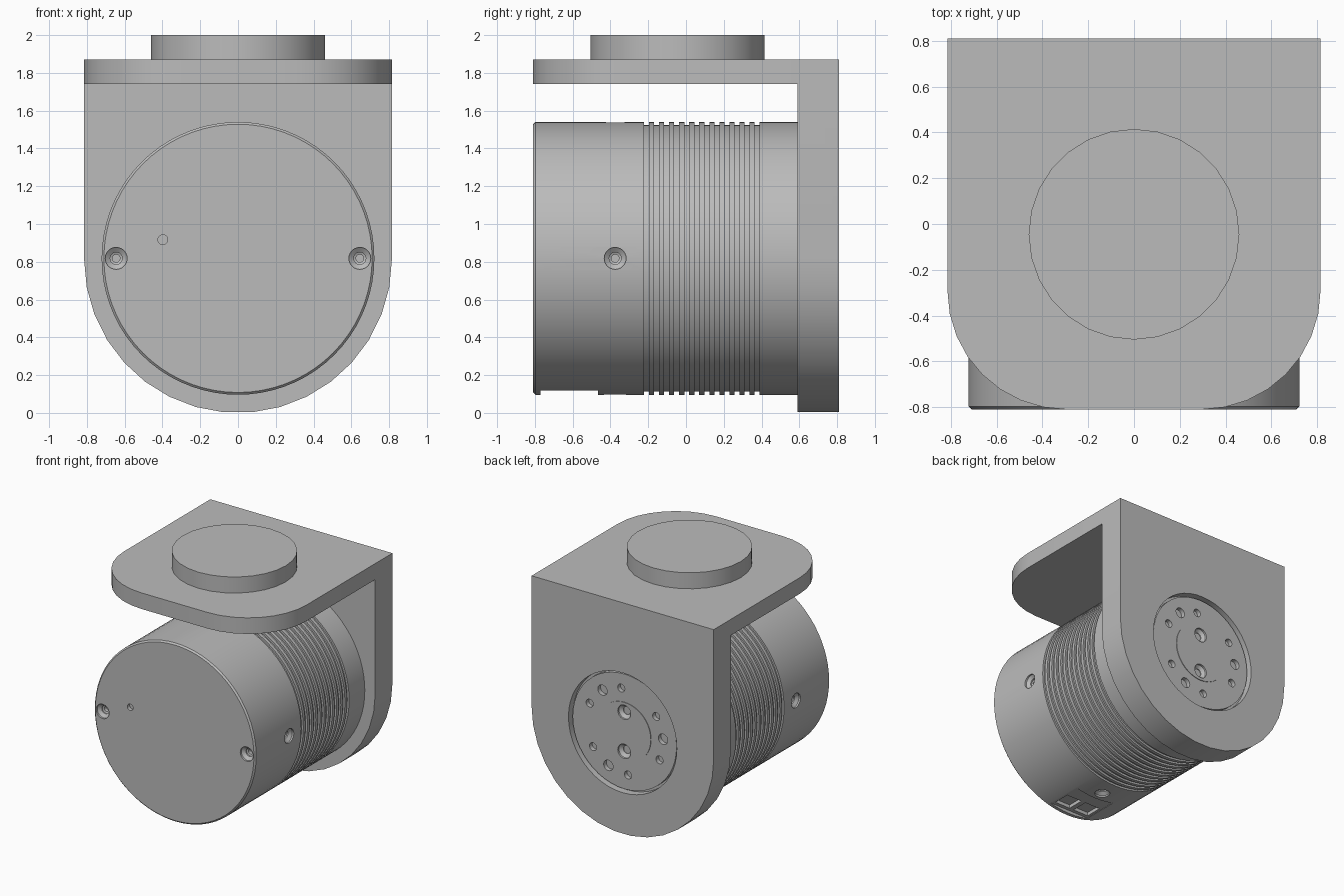
import bpy, bmesh
from math import sin, cos, pi, radians
from mathutils import Matrix, Vector

cube = bpy.data.objects.get("Cube")
if cube:
    bpy.data.objects.remove(cube)

grey = bpy.data.materials.new("neutral grey")
grey.use_nodes = True
GREY = (0.5, 0.5, 0.5, 1)
grey.diffuse_color = GREY
grey.node_tree.nodes["Principled BSDF"].inputs["Base Color"].default_value = GREY

AXIS_Z = 0.818   # height of the motor axis


def finish(name, bm):
    bmesh.ops.recalc_face_normals(bm, faces=bm.faces[:])
    mesh = bpy.data.meshes.new(name)
    bm.to_mesh(mesh)
    bm.free()
    mesh.materials.append(grey)
    obj = bpy.data.objects.new(name, mesh)
    bpy.context.collection.objects.link(obj)
    return obj


def lathe(name, profile, base, axis, sides):
    """Revolve (radius, distance) points about an axis and cap both ends."""
    bm = bmesh.new()
    turn = Vector((0, 0, 1)).rotation_difference(Vector(axis)).to_matrix().to_4x4()
    place = Matrix.Translation(base) @ turn
    rings = [[bm.verts.new(place @ Vector((r * cos(2 * pi * i / sides), r * sin(2 * pi * i / sides), d)))
              for i in range(sides)] for r, d in profile]
    for a, b in zip(rings, rings[1:]):
        for i in range(sides):
            j = (i + 1) % sides
            bm.faces.new((a[i], a[j], b[j], b[i]))
    bm.faces.new(rings[0])
    bm.faces.new(rings[-1])
    return finish(name, bm)


def slab(name, outline, offset):
    """Extrude a flat outline by an offset vector."""
    bm = bmesh.new()
    face = bm.faces.new([bm.verts.new(p) for p in outline])
    new = bmesh.ops.extrude_face_region(bm, geom=[face])["geom"]
    bmesh.ops.translate(bm, vec=offset, verts=[v for v in new if isinstance(v, bmesh.types.BMVert)])
    return finish(name, bm)


def box(name, low, high):
    (x0, y0, z0), (x1, y1, z1) = low, high
    return slab(name, [(x0, y0, z0), (x1, y0, z0), (x1, y1, z0), (x0, y1, z0)], (0, 0, z1 - z0))


def apply_boolean(obj, tool, operation="DIFFERENCE"):
    bpy.context.view_layer.objects.active = obj
    mod = obj.modifiers.new("shape", "BOOLEAN")
    mod.object, mod.operation, mod.solver = tool, operation, "EXACT"
    bpy.ops.object.modifier_apply(modifier=mod.name)
    bpy.data.objects.remove(tool)


def drill(obj, point, inward, radius, depth):
    apply_boolean(obj, lathe("drill", [(radius, -0.05), (radius, depth)], point, inward, 20))


def countersink(obj, point, inward, size=0.058):
    steps = [(size, -0.05), (size, 0.015), (size * 0.55, 0.035), (size * 0.55, 0.045),
             (size * 0.35, 0.05), (size * 0.35, 0.08)]
    apply_boolean(obj, lathe("countersink", steps, point, inward, 24))


def smooth(obj):
    bpy.ops.object.select_all(action="DESELECT")
    obj.select_set(True)
    bpy.context.view_layer.objects.active = obj
    bpy.ops.object.shade_smooth_by_angle(angle=radians(25))


# Motor body with a chamfered front and cooling grooves
R = 0.722
profile = [(R - 0.012, -0.81), (R, -0.798)]
for k in range(12):
    y = -0.222 + k * 0.0532
    profile += [(R, y), (R - 0.016, y), (R - 0.016, y + 0.026), (R, y + 0.026)]
profile.append((R, 0.595))
body = lathe("motor_body", profile, (0, 0, AXIS_Z), (0, 1, 0), 72)

# Front screws, indicator hole and the ring of side screws
for side in (-1, 1):
    countersink(body, (side * 0.645, -0.81, AXIS_Z), (0, 1, 0))
drill(body, (-0.398, -0.81, 0.917), (0, 1, 0), 0.026, 0.03)
for dx, dz in ((1, 0), (-1, 0), (0, 1), (0, -1)):
    countersink(body, (dx * R, -0.375, AXIS_Z + dz * R), (-dx, 0, -dz))

# Connector recess under the body
apply_boolean(body, box("recess", (-0.18, -0.77, 0), (0.18, -0.465, 0.122)))
for x in (-0.09, 0.09):
    apply_boolean(body, box("socket", (x - 0.07, -0.74, 0), (x + 0.07, -0.6, 0.15)))
smooth(body)

# Upright rear plate with a round lower end
W = 0.815
outline = [(W, 0.59, 1.87)]
outline += [(W * cos(pi * i / 17), 0.59, W - W * sin(pi * i / 17)) for i in range(18)]
outline.append((-W, 0.59, 1.87))
bracket = slab("bracket", outline, (0, 0.22, 0))

# Top plate with rounded front corners
C = 0.52
outline = [(W, 0.7, 1.74)]
for centre, start in ((W - C, 0), (C - W, 90)):
    for i in range(9):
        a = radians(start + i * 90 / 8)
        outline.append((centre + C * cos(a), C - 0.81 - C * sin(a), 1.74))
outline.append((-W, 0.7, 1.74))
apply_boolean(bracket, slab("top_plate", outline, (0, 0, 0.13)), "UNION")

# Round opening for the output flange
apply_boolean(bracket, lathe("opening", [(0.485, 0.75), (0.485, 0.9)], (0, 0, AXIS_Z), (0, 1, 0), 48))
smooth(bracket)

# Output flange with a central hub
flange = lathe("output_flange", [(0.465, 0.74), (0.465, 0.785), (0.238, 0.785), (0.238, 0.79)],
               (0, 0, AXIS_Z), (0, 1, 0), 48)
for group in range(3):
    for k, radius in enumerate((0.032, 0.042, 0.032)):
        a = radians(25 + 120 * group + 30 * k)
        drill(flange, (0.345 * cos(a), 0.785, AXIS_Z + 0.345 * sin(a)), (0, -1, 0), radius, 0.035)
for dz in (-0.158, 0.158):
    countersink(flange, (0, 0.79, AXIS_Z + dz), (0, -1, 0))
smooth(flange)

# Mounting disc on top
disc = lathe("mounting_disc", [(0.46, 1.865), (0.46, 2.0)], (0, -0.045, 0), (0, 0, 1), 28)
smooth(disc)
